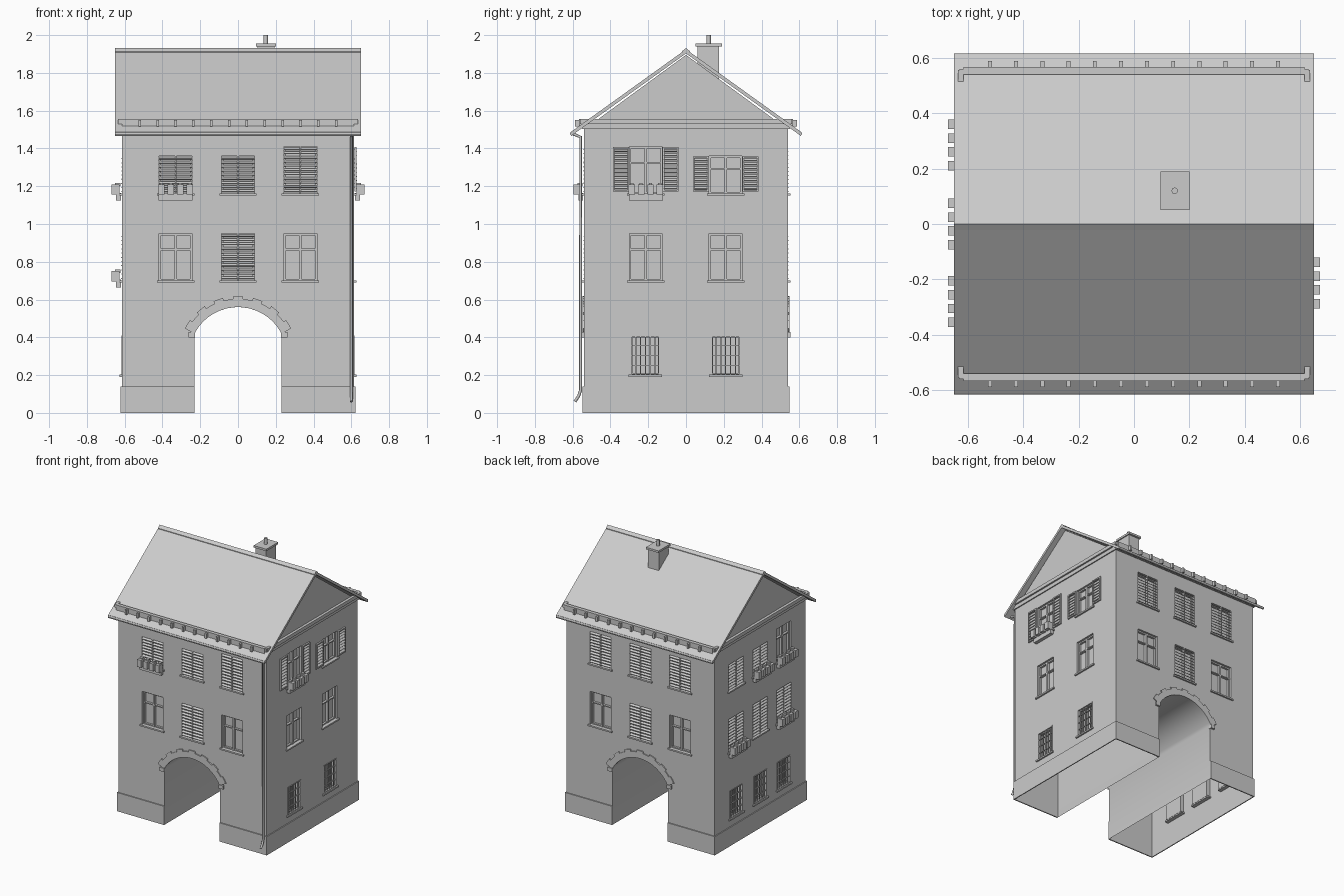
import bpy, bmesh, math
from mathutils import Matrix, Vector

if "Cube" in bpy.data.objects:
    bpy.data.objects.remove(bpy.data.objects["Cube"])

HX, HY = 0.615, 0.54          # half sizes of the walls
AR, AZ, AW = 0.259, 0.301, 0.23  # arch radius, centre height, half width


def facade(deg, dist):
    return Matrix.Rotation(math.radians(deg), 4, 'Z') @ Matrix.Translation((0, -dist, 0))


FRONT, RIGHT = facade(0, HY), facade(90, HX)
BACK, LEFT = facade(180, HY), facade(270, HX)
WORLD = Matrix.Identity(4)


def box(bm, x0, x1, y0, y1, z0, z1, m=WORLD, tilt=0):
    c = Vector(((x0 + x1) / 2, (y0 + y1) / 2, (z0 + z1) / 2))
    bmesh.ops.create_cube(bm, size=1, matrix=m @ Matrix.Translation(c) @ Matrix.Rotation(tilt, 4, 'X')
                          @ Matrix.Diagonal((x1 - x0, y1 - y0, z1 - z0, 1)))


def panel(bm, m, u0, u1, o0, o1, z0, z1, tilt=0):
    """Box on a facade: u along the wall, o outward from it."""
    box(bm, u0, u1, -o1, -o0, z0, z1, m, tilt)


def prism(bm, pts, vec):
    f = bm.faces.new([bm.verts.new(p) for p in pts])
    r = bmesh.ops.extrude_face_region(bm, geom=[f], use_keep_orig=True)
    bmesh.ops.translate(bm, vec=vec, verts=[v for v in r['geom'] if isinstance(v, bmesh.types.BMVert)])


def finish(bm, name):
    bmesh.ops.recalc_face_normals(bm, faces=bm.faces)
    me = bpy.data.meshes.new(name)
    bm.to_mesh(me)
    bm.free()
    ob = bpy.data.objects.new(name, me)
    bpy.context.collection.objects.link(ob)
    return ob


def tube(name, pts, r):
    cu = bpy.data.curves.new(name, 'CURVE')
    cu.dimensions = '3D'
    cu.bevel_depth, cu.bevel_resolution, cu.use_fill_caps = r, 2, True
    sp = cu.splines.new('POLY')
    sp.points.add(len(pts) - 1)
    for p, co in zip(sp.points, pts):
        p.co = (*co, 1)
    ob = bpy.data.objects.new(name, cu)
    bpy.context.collection.objects.link(ob)


# Windows: facade, u, bottom, top, style, flower box
L, H = 0.70, 1.16
windows = [
    (FRONT, -.33, H, 1.36, 'louvre', 1), (FRONT, 0, H, 1.36, 'louvre', 0), (FRONT, .33, H, 1.41, 'louvre', 0),
    (RIGHT, -.213, H, 1.41, 'shutter', 1), (RIGHT, .21, H, 1.36, 'shutter', 0),
    (LEFT, -.285, H, 1.36, 'louvre', 0), (LEFT, 0, H, 1.36, 'louvre', 1), (LEFT, .28, H, 1.41, 'glass', 1),
    (LEFT, -.285, L, .95, 'louvre', 1), (LEFT, 0, L, .95, 'louvre', 0), (LEFT, .28, L, .95, 'louvre', 1),
]
windows += [(BACK, u, H, 1.40, 'louvre', 0) for u in (-.33, 0, .33)]
windows += [(m, u, L, .95, 'louvre' if u == 0 else 'glass', 0) for m in (FRONT, BACK) for u in (-.33, 0, .33)]
windows += [(RIGHT, u, L, .95, 'glass', 0) for u in (-.213, .21)]
windows += [(RIGHT, u, .20, .41, 'grille', 0) for u in (-.215, .21)]
windows += [(LEFT, u, .20, .41, 'grille', 0) for u in (-.285, 0, .28)]

cut, frames, sills, louvres, grilles, boxes, plants = (bmesh.new() for _ in range(7))


def slats(m, u0, u1, o, z0, z1):
    n = round((z1 - z0) / 0.022)
    for i in range(n):
        z = z0 + (i + .5) * (z1 - z0) / n
        panel(louvres, m, u0, u1, o - .008, o + .008, z - .002, z + .002, math.radians(40))


def surround(bm, m, u0, u1, o0, o1, z0, z1, t):
    panel(bm, m, u0, u0 + t, o0, o1, z0, z1)
    panel(bm, m, u1 - t, u1, o0, o1, z0, z1)
    panel(bm, m, u0 + t, u1 - t, o0, o1, z0, z0 + t)
    panel(bm, m, u0 + t, u1 - t, o0, o1, z1 - t, z1)


for m, u, z0, z1, style, flowers in windows:
    w = .077 if style == 'grille' else .087
    panel(cut, m, u - w, u + w, -.03, .03, z0, z1)
    panel(sills, m, u - w - .012, u + w + .012, -.028, .012, z0 - .009, z0 + .002)
    surround(frames, m, u - w, u + w, -.03, -.015, z0, z1, .01)
    if style == 'louvre':
        panel(louvres, m, u - .004, u + .004, -.02, 0, z0, z1)
        slats(m, u - w, u + w, -.004, z0 + .005, z1)
    elif style == 'grille':
        surround(grilles, m, u - w, u + w, -.012, .003, z0, z1, .007)
        for i in range(1, 6):
            x = u - w + i * w / 3
            panel(grilles, m, x - .003, x + .003, -.009, -.002, z0, z1)
        for i in range(1, 4):
            z = z0 + i * (z1 - z0) / 4
            panel(grilles, m, u - w, u + w, -.009, 0, z - .002, z + .002)
    else:
        zt = z0 + .66 * (z1 - z0)
        panel(frames, m, u - .007, u + .007, -.03, -.012, z0, z1)
        panel(frames, m, u - w, u + w, -.03, -.013, zt - .004, zt + .004)
    if style == 'shutter':   # open leaves on either side
        for a, b in ((u - w - .087, u - w - .002), (u + w + .002, u + w + .087)):
            surround(louvres, m, a, b, .001, .012, z0 + .012, z1 - .002, .009)
            slats(m, a + .008, b - .008, .007, z0 + .02, z1 - .01)
    if flowers:
        panel(boxes, m, u - .09, u + .09, .004, .03, z0 - .035, z0 + .005)
        for i in range(4):
            x = u + (i - 1.5) * .05
            panel(plants, m, x - .017, x + .017, .012, .056, z0 - .005, z0 + .05)
            panel(plants, m, x - .009, x + .009, .008, .035, z0 + .04, z0 + .058)

# Walls with the arched passage; window recesses are cut, underside left open
half = math.asin(AW / AR)
arc = [(AR * math.sin(t), -HY, AZ + AR * math.cos(t)) for t in
       (-half + 2 * half * i / 24 for i in range(25))]
bm = bmesh.new()
prism(bm, [(-HX, -HY, 0), (-HX, -HY, 1.51), (HX, -HY, 1.51), (HX, -HY, 0), (AW, -HY, 0)]
      + arc[::-1] + [(-AW, -HY, 0)], (0, 2 * HY, 0))
walls = finish(bm, 'walls')
cutter = finish(cut, 'window_cutter')
cutter.hide_render = True
mod = walls.modifiers.new('recesses', 'BOOLEAN')
mod.operation, mod.solver, mod.object = 'DIFFERENCE', 'EXACT', cutter
bpy.context.view_layer.objects.active = walls
walls.select_set(True)
bpy.ops.object.modifier_apply(modifier=mod.name)
bpy.data.objects.remove(cutter)
bm = bmesh.new()
bm.from_mesh(walls.data)
flat = [f for f in bm.faces if abs(f.normal.z) > .99 and
        (f.calc_center_median().z < .001 or f.calc_center_median().z > 1.509)]
bmesh.ops.delete(bm, geom=flat, context='FACES')
bm.to_mesh(walls.data)
bm.free()
bpy.ops.object.shade_smooth_by_angle(angle=math.radians(30))

for b, n in ((frames, 'window_frames'), (sills, 'window_sills'), (louvres, 'louvre_shutters'),
             (grilles, 'window_grilles'), (boxes, 'flower_boxes'), (plants, 'flower_clumps')):
    finish(b, n)

# Plinth strips around both legs
bm = bmesh.new()
for m in (FRONT, BACK):
    for a, b in ((-HX - .007, -AW), (AW, HX + .007)):
        panel(bm, m, a, b, 0, .008, 0, .14)
for m in (LEFT, RIGHT):
    panel(bm, m, -HY - .008, HY + .008, 0, .007, 0, .14)
finish(bm, 'plinth')

# Arch stones of alternating length, with imposts
bm = bmesh.new()
n = 13
for m in (FRONT, BACK):
    for k in range(n):
        ro = AR + (.058 if k % 2 == 0 else .044)
        a0 = -half + 2 * half * k / n
        ts = [a0 + 2 * half / n * i / 2 for i in range(3)]
        ring = [(r * math.sin(t), AZ + r * math.cos(t)) for r, seq in ((AR, ts), (ro, ts[::-1])) for t in seq]
        prism(bm, [m @ Vector((x, 0, z)) for x, z in ring], m.to_3x3() @ Vector((0, -.008, 0)))
    for s in (-1, 1):
        panel(bm, m, s * .245 - .017, s * .245 + .017, -.01, .014, .40, .427)
finish(bm, 'arch_stones')

# Gable walls
bm = bmesh.new()
for x in (-HX, HX - .01):
    prism(bm, [(x, -HY, 1.50), (x, HY, 1.50), (x, 0, 1.895)], (.01, 0, 0))
finish(bm, 'gables')

# Cornice bands and the beam with bracket ends showing through the roof
bm = bmesh.new()
for m, w in ((FRONT, HX), (BACK, HX), (LEFT, HY), (RIGHT, HY)):
    panel(bm, m, -w - .008, w + .008, 0, .008, 1.503, 1.53)
    panel(bm, m, -w - .015, w + .015, 0, .02, 1.53, 1.556)
finish(bm, 'cornice')
bm = bmesh.new()
for s in (-1, 1):
    box(bm, -.615, .615, s * .555 - .012, s * .555 + .012, 1.505, 1.556)
    for i in range(12):
        x = (i - 5.5) * .0945
        box(bm, x - .007, x + .007, s * .57 - .018, s * .57 + .018, 1.515, 1.55)
finish(bm, 'eaves_beams')

# Roof slab and ridge cap
bm = bmesh.new()
for e, ze, zr, t in ((.61, 1.487, 1.925, .022), (.022, 1.914, 1.931, .012)):
    prism(bm, [(-.65, -e, ze), (-.65, 0, zr), (-.65, e, ze),
               (-.65, e, ze - t), (-.65, 0, zr - t), (-.65, -e, ze - t)], (1.3, 0, 0))
finish(bm, 'roof')

# Gutters and drainpipe
for s, n in ((-1, 'front'), (1, 'back')):
    tube(n + '_gutter', [(-.65, s * .606, 1.478), (.65, s * .606, 1.478)], .009)
tube('drainpipe', [(.6, -.60, 1.478), (.6, -.558, 1.46), (.6, -.558, .12), (.6, -.568, .09), (.6, -.588, .06)], .008)

# Chimney with cap and flue
bm = bmesh.new()
box(bm, .103, .192, .06, .175, 1.75, 1.942)
box(bm, .095, .20, .05, .19, 1.94, 1.955)
finish(bm, 'chimney')
tube('chimney_flue', [(.147, .12, 1.95), (.147, .12, 2.0)], .012)
